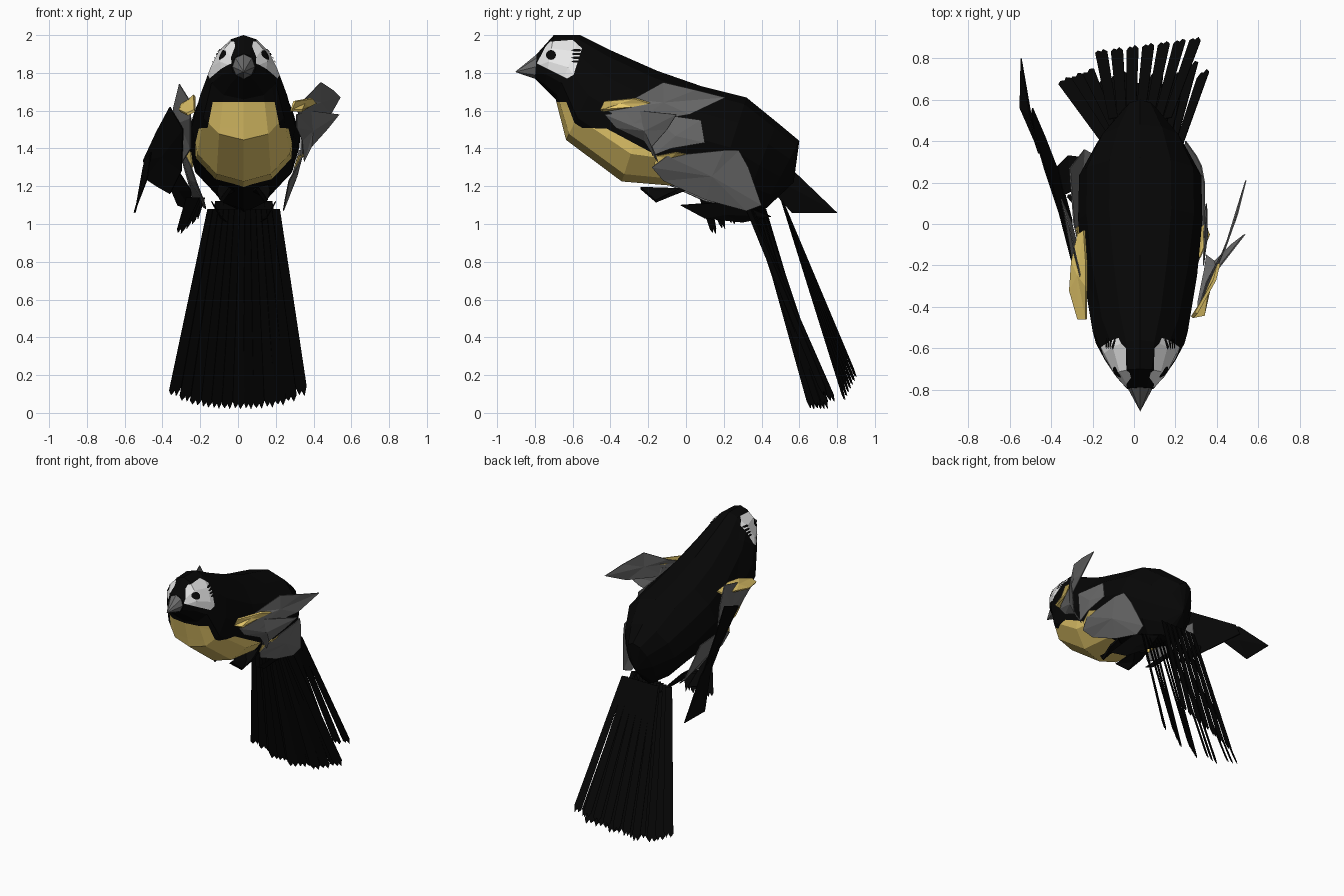
import bpy, bmesh, math, random
from mathutils import Vector
from mathutils.bvhtree import BVHTree

if "Cube" in bpy.data.objects:
    bpy.data.objects.remove(bpy.data.objects["Cube"])

random.seed(4)
CX = 0.03  # body centre line


def material(name, rgb):
    m = bpy.data.materials.new(name)
    m.diffuse_color = (*rgb, 1)
    m.use_nodes = True
    m.node_tree.nodes["Principled BSDF"].inputs["Base Color"].default_value = m.diffuse_color
    return m


BLACK = material("black plumage", (0.002, 0.002, 0.002))
YELLOW = material("yellow plumage", (0.80, 0.59, 0.15))
WHITE = material("white cheek", (0.82, 0.82, 0.82))
GREY = material("grey feather", (0.145, 0.145, 0.145))


def finish(name, bm, mats):
    me = bpy.data.meshes.new(name)
    bm.to_mesh(me)
    bm.free()
    for m in mats:
        me.materials.append(m)
    ob = bpy.data.objects.new(name, me)
    bpy.context.collection.objects.link(ob)
    return ob


def plate(name, pts, mat, bulge=(0, 0, 0), thick=0.006):
    """Thin feather plate: a fan around a raised middle point."""
    bm = bmesh.new()
    vs = [bm.verts.new(p) for p in pts]
    mid = sum((Vector(p) for p in pts), Vector()) / len(pts)
    c = bm.verts.new(mid + Vector(bulge))
    for i, v in enumerate(vs):
        bm.faces.new((c, v, vs[(i + 1) % len(vs)]))
    ob = finish(name, bm, [mat])
    s = ob.modifiers.new("thickness", 'SOLIDIFY')
    s.thickness, s.offset = thick, 0
    return ob


def feather(name, a, b, w0, w1, tilt=0.0):
    """Straight feather with a forked tip, broad along x and tilted towards y."""
    a, b = Vector(a), Vector(b)
    x, d = Vector((1, tilt, 0)), (b - a).normalized()
    tip = [b + x * w1 - d * random.uniform(0.02, 0.06), b + x * w1 * 0.4,
           b - d * 0.03, b - x * w1 * 0.5 - d * 0.005,
           b - x * w1 - d * random.uniform(0.02, 0.06)]
    return plate(name, [a - x * w0, a + x * w0] + tip, BLACK, thick=0.004)


# Body: rings of (top y, top z, bottom y, bottom z, half width, bottom heaviness)
RINGS = [(-0.79, 1.90, -0.80, 1.77, 0.065, 0), (-0.70, 2.00, -0.75, 1.72, 0.125, 0.15),
         (-0.56, 2.00, -0.69, 1.66, 0.175, 0.25), (-0.40, 1.92, -0.635, 1.445, 0.23, 0.15),
         (-0.15, 1.81, -0.34, 1.225, 0.275, 0.05), (0.08, 1.73, -0.04, 1.20, 0.30, 0),
         (0.32, 1.67, 0.15, 1.14, 0.295, 0), (0.48, 1.54, 0.30, 1.08, 0.21, 0),
         (0.60, 1.44, 0.40, 1.06, 0.10, 0)]
N = 12
bm = bmesh.new()
rows = []
for ty, tz, by, bz, hw, heavy in RINGS:
    row = []
    for i in range(N):
        t = 2 * math.pi * i / N
        k = (1 + math.cos(t)) / 2
        x = hw * math.sin(t) * (1 - heavy * math.cos(t))
        row.append(bm.verts.new((CX + x, by + (ty - by) * k, bz + (tz - bz) * k)))
    rows.append(row)
for r in range(len(rows) - 1):
    for i in range(N):
        j = (i + 1) % N
        bm.faces.new((rows[r][i], rows[r][j], rows[r + 1][j], rows[r + 1][i]))
bm.faces.new(rows[0])
rump = bm.verts.new((CX, 0.57, 1.22))
for i in range(N):
    bm.faces.new((rows[-1][i], rows[-1][(i + 1) % N], rump))
bmesh.ops.recalc_face_normals(bm, faces=bm.faces)


def paint(planes, inside, index):
    """Cut the chosen region along planes and colour the faces behind all of them."""
    for co, no in planes:
        geom = set()
        for f in bm.faces:
            if inside(f.calc_center_median()):
                geom.add(f)
                geom.update(f.verts)
                geom.update(f.edges)
        bmesh.ops.bisect_plane(bm, geom=list(geom), dist=1e-5, plane_co=co, plane_no=no)
    for f in bm.faces:
        c = f.calc_center_median()
        if inside(c) and all((c - co).dot(no) < 0 for co, no in planes):
            f.material_index = index


def outline(pts, closed=True):
    """Side-on planes through a clockwise (y, z) outline, facing outwards."""
    pairs = list(zip(pts, pts[1:] + pts[:1]))
    return [(Vector((0, y, z)), Vector((0, z - z2, y2 - y)))
            for (y, z), (y2, z2) in (pairs if closed else pairs[:-1])]


# Cheeks, belly and breast panel
paint(outline([(-0.79, 1.85), (-0.73, 1.965), (-0.60, 1.975), (-0.55, 1.93),
               (-0.595, 1.79), (-0.63, 1.77)]),
      lambda c: c.y < -0.42 and c.z > 1.68 and abs(c.x - CX) > 0.045, 2)
paint(outline([(-0.75, 1.515), (-0.42, 1.505), (-0.13, 1.35), (-0.01, 1.17)], False),
      lambda c: c.y < 0.12 and c.z < 1.74, 1)
paint([(Vector((0, 0, 1.645)), Vector((0, 0, 1))),
       (Vector((CX + 0.165, 0, 1.64)), Vector((1, 0, 0.2))),
       (Vector((CX - 0.165, 0, 1.64)), Vector((-1, 0, 0.2)))],
      lambda c: c.y < -0.47 and 1.50 < c.z < 1.78, 1)
tree = BVHTree.FromBMesh(bm)
finish("body", bm, [BLACK, YELLOW, WHITE])


def stamp(name, y, z, ry, rz, side, n=12):
    """Flat mark laid on the side of the head."""
    bm = bmesh.new()
    vs = []
    for i in range(n):
        t = 2 * math.pi * i / n
        p = Vector((CX + side, y + ry * math.cos(t), z + rz * math.sin(t)))
        hit = tree.ray_cast(p, Vector((-side, 0, 0)))[0]
        vs.append(bm.verts.new((hit or p) + Vector((side * 0.006, 0, 0))))
    mid = sum((v.co for v in vs), Vector()) / n
    c = bm.verts.new(mid + Vector((side * 0.003, 0, 0)))
    for i in range(n):
        bm.faces.new((c, vs[i], vs[(i + 1) % n]))
    finish(name, bm, [BLACK])


for side, tag in ((1, "right"), (-1, "left")):
    stamp("eye_" + tag, -0.715, 1.895, 0.027, 0.026, side)
    for k in range(4):
        stamp(f"cheek_streak_{tag}_{k}", -0.578, 1.86 + 0.02 * k, 0.03, 0.007, side, 6)

# Beak
bm = bmesh.new()
base = [bm.verts.new((CX + 0.065 * math.sin(i * math.pi / 4), -0.785 - 0.01 * (i == 4),
                      1.835 + 0.068 * math.cos(i * math.pi / 4))) for i in range(8)]
tip = bm.verts.new((CX, -0.905, 1.805))
for i in range(8):
    bm.faces.new((base[i], base[(i + 1) % 8], tip))
bm.faces.new(base)
bmesh.ops.recalc_face_normals(bm, faces=bm.faces)
finish("beak", bm, [GREY])

# Right wing: raised, with two blades and coverts close to the body
plate("right_wing_upper_blade", [(0.31, -0.42, 1.60), (0.35, -0.28, 1.66), (0.44, -0.12, 1.75),
      (0.50, 0.05, 1.71), (0.54, 0.21, 1.67), (0.49, 0.02, 1.58), (0.37, -0.28, 1.53)],
      GREY, (0.01, 0, 0))
plate("right_wing_lower_blade", [(0.31, -0.43, 1.58), (0.38, -0.25, 1.60), (0.535, -0.05, 1.58),
      (0.47, -0.10, 1.50), (0.39, -0.18, 1.41), (0.35, -0.15, 1.33), (0.34, -0.22, 1.44),
      (0.31, -0.37, 1.51)], GREY, (0.01, 0, 0))
plate("right_wing_inner_covert", [(0.335, -0.20, 1.59), (0.345, 0.08, 1.55), (0.35, 0.10, 1.43),
      (0.345, -0.08, 1.40), (0.335, -0.18, 1.36)], GREY, (0.012, 0, 0))
plate("right_wing_covert", [(0.31, -0.18, 1.30), (0.34, -0.10, 1.36), (0.34, 0.20, 1.39),
      (0.325, 0.28, 1.39), (0.30, 0.33, 1.30), (0.25, 0.40, 1.10), (0.24, 0.32, 1.07),
      (0.25, 0.10, 1.13), (0.27, -0.12, 1.23)], GREY, (0.02, 0, 0))
plate("right_shoulder_stripe", [(0.28, -0.45, 1.60), (0.30, -0.43, 1.65), (0.39, -0.27, 1.665),
      (0.41, -0.19, 1.64), (0.37, -0.28, 1.62), (0.34, -0.44, 1.60)], YELLOW, (0, 0, 0.008), 0.015)
plate("right_flank_patch", [(0.30, -0.17, 1.30), (0.32, -0.16, 1.36), (0.365, -0.05, 1.38),
      (0.34, 0.0, 1.37), (0.31, -0.03, 1.32)], YELLOW, (0.005, 0, 0))

# Left wing: half folded, with a long dark trailing blade
plate("left_wing_covert", [(-0.25, -0.43, 1.56), (-0.26, -0.25, 1.66), (-0.31, -0.02, 1.74),
      (-0.34, 0.08, 1.62), (-0.35, 0.12, 1.45), (-0.30, 0.00, 1.32), (-0.25, -0.20, 1.40)],
      GREY, (-0.015, 0, 0))
plate("left_wing_lower_covert", [(-0.25, -0.17, 1.31), (-0.29, 0.00, 1.39), (-0.31, 0.27, 1.39),
      (-0.24, 0.36, 1.14), (-0.17, 0.32, 1.08), (-0.18, 0.10, 1.12), (-0.22, -0.12, 1.22)],
      GREY, (-0.02, 0, 0))
plate("left_wing_blade", [(-0.29, -0.22, 1.50), (-0.36, 0.05, 1.62), (-0.43, 0.26, 1.49),
      (-0.50, 0.50, 1.34), (-0.49, 0.56, 1.24), (-0.43, 0.42, 1.20),
      (-0.36, 0.24, 1.16), (-0.30, 0.02, 1.28)], BLACK, (-0.01, 0, 0))
plate("left_wing_tip", [(-0.46, 0.34, 1.38), (-0.50, 0.54, 1.31), (-0.545, 0.80, 1.06),
      (-0.55, 0.56, 1.06), (-0.48, 0.40, 1.24)], BLACK)
plate("left_wing_inner_blade", [(-0.34, 0.14, 1.32), (-0.37, 0.28, 1.22), (-0.32, 0.33, 1.10),
      (-0.24, 0.32, 1.07), (-0.25, 0.18, 1.18)], BLACK, (-0.01, 0, 0))
plate("left_shoulder_stripe", [(-0.23, -0.46, 1.60), (-0.23, -0.30, 1.66), (-0.23, -0.18, 1.68),
      (-0.24, -0.03, 1.67), (-0.27, -0.05, 1.65), (-0.30, -0.18, 1.63), (-0.31, -0.32, 1.60),
      (-0.27, -0.46, 1.58)], YELLOW, (-0.01, 0, 0.012), 0.015)
plate("left_flank_patch", [(-0.24, -0.18, 1.30), (-0.25, -0.16, 1.38), (-0.28, -0.02, 1.40),
      (-0.26, 0.00, 1.33)], YELLOW, (-0.01, 0, 0))
for k in range(4):  # ragged lower feathers
    feather(f"left_lower_feather_{k}", (-0.24 + 0.01 * k, 0.10 + 0.05 * k, 1.14),
            (-0.31 + 0.03 * k, 0.15 + 0.05 * k, 0.95 + 0.025 * k), 0.035, 0.02, 0.8)

# Tucked feet
for s in (-1, 1):
    tag = "left" if s < 0 else "right"
    plate(f"foot_{tag}",
          [(CX + s * 0.07, -0.24, 1.19), (CX + s * 0.12, -0.16, 1.12), (CX + s * 0.14, -0.05, 1.17),
           (CX + s * 0.13, 0.02, 1.20), (CX + s * 0.05, -0.02, 1.18)], BLACK, (0, 0, -0.02), 0.02)
    plate(f"undertail_{tag}",
          [(CX + s * 0.16, -0.03, 1.10), (CX + s * 0.12, 0.10, 1.03), (CX + s * 0.09, 0.30, 1.01),
           (CX + s * 0.12, 0.45, 1.04), (CX + s * 0.17, 0.25, 1.12)], BLACK, (0, 0, -0.01))

# Tail: a front fan of slanted feathers and a spaced rear fan
n = 13
for k in range(n):
    u = 2 * k / (n - 1) - 1
    feather(f"tail_front_{k}", (0.03 + 0.17 * u, 0.37 - 0.04 * u, 1.08),
            (0.34 * u, 0.67 + 0.025 * (k % 3) + 0.05 * abs(u) + 0.02 * u,
             0.02 + 0.07 * abs(u) ** 3), 0.021, 0.03, 0.6)
for k in range(7):
    u = k / 3 - 1
    feather(f"tail_rear_{k}", (0.03 + 0.13 * u, 0.51, 1.12),
            (0.07 + 0.23 * u, 0.87 + 0.03 * u, 0.07 + 0.06 * (1 + u)), 0.022, 0.029, 0.2)
